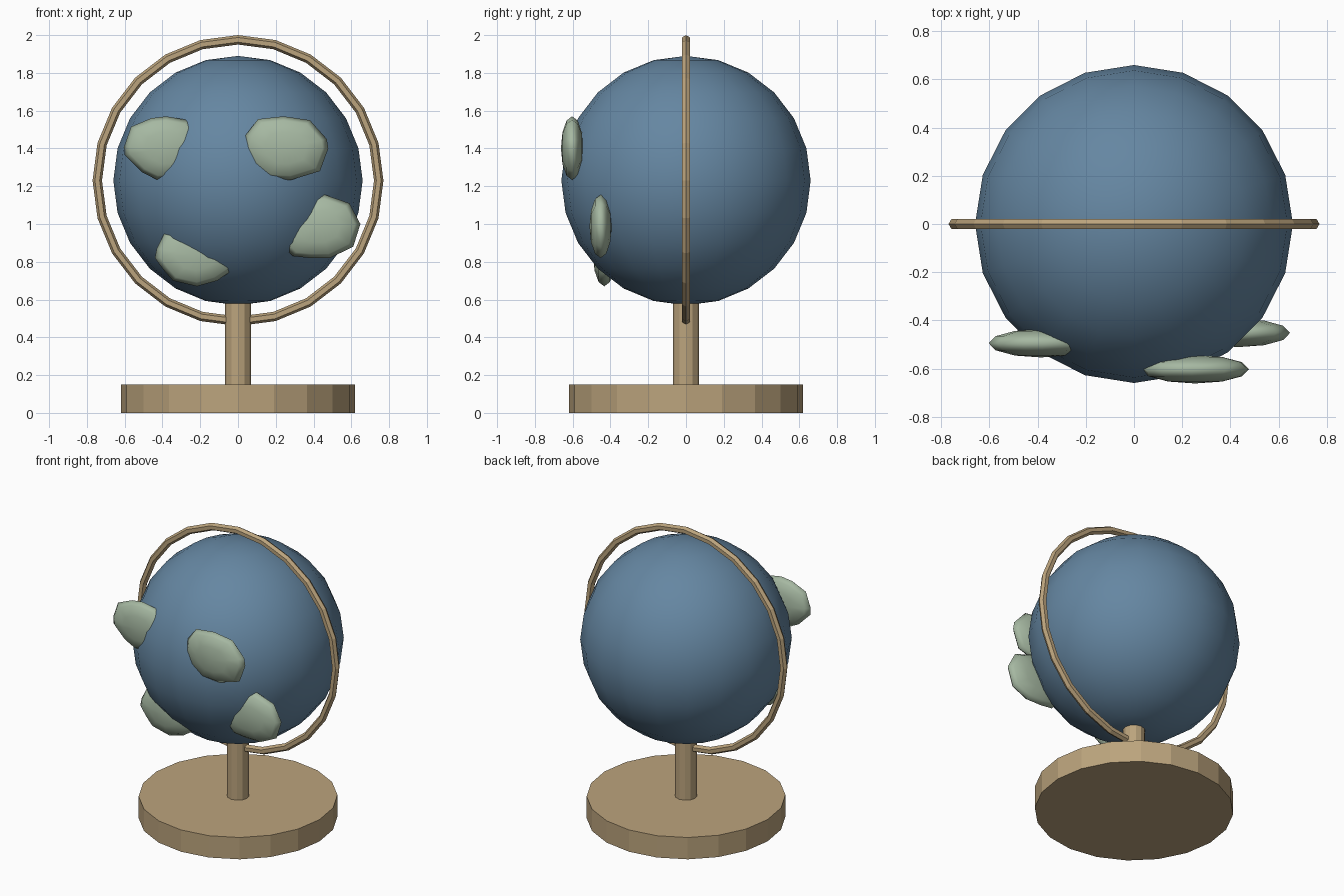
import bpy, bmesh, math

if "Cube" in bpy.data.objects:
    bpy.data.objects.remove(bpy.data.objects["Cube"])

def material(name, col):
    m = bpy.data.materials.new(name)
    m.diffuse_color = (*col, 1)
    m.use_nodes = True
    m.node_tree.nodes["Principled BSDF"].inputs["Base Color"].default_value = m.diffuse_color
    return m

TAN = material("tan wood", (0.50, 0.37, 0.205))
BLUE = material("ocean blue", (0.13, 0.24, 0.36))
GREEN = material("land green", (0.38, 0.48, 0.36))
CZ = 1.23  # globe centre height

def finish(ob, name, mat, smooth=False):
    ob.name = name
    ob.data.materials.clear()
    ob.data.materials.append(mat)
    ob.data.polygons.foreach_set("use_smooth", [smooth] * len(ob.data.polygons))

def cylinder(name, r, z0, z1, n):
    bpy.ops.mesh.primitive_cylinder_add(vertices=n, radius=r, depth=z1 - z0,
                                        location=(0, 0, (z0 + z1) / 2))
    finish(bpy.context.object, name, TAN)

# stand
cylinder("base", 0.62, 0, 0.15, 20)
cylinder("post", 0.07, 0.14, 0.62, 12)

# globe
bpy.ops.mesh.primitive_uv_sphere_add(segments=20, ring_count=12, radius=0.66, location=(0, 0, CZ))
finish(bpy.context.object, "globe", BLUE, True)

# upright meridian ring
bpy.ops.mesh.primitive_torus_add(major_segments=24, minor_segments=6, major_radius=0.745,
                                 minor_radius=0.025, location=(0, 0, CZ),
                                 rotation=(math.pi / 2, 0, 0))
finish(bpy.context.object, "meridian_ring", TAN)

# continents: lens-shaped plates, half sunk in the globe
def continent(name, y, outline, half=0.059):
    n = len(outline)
    xs, zs = zip(*outline)
    cx, cz = (min(xs) + max(xs)) / 2, (min(zs) + max(zs)) / 2
    bm = bmesh.new()
    rings = []
    for a in (-60, -30, 0, 30, 60):
        s, d = math.cos(math.radians(a)), math.sin(math.radians(a)) * half
        rings.append([bm.verts.new((cx + (px - cx) * s, y + d, cz + (pz - cz) * s))
                      for px, pz in outline])
    for r0, r1 in zip(rings, rings[1:]):
        for i in range(n):
            j = (i + 1) % n
            bm.faces.new((r0[i], r0[j], r1[j], r1[i]))
    for ring, d in ((rings[0], -half), (rings[-1], half)):
        tip = bm.verts.new((cx, y + d, cz))
        for i in range(n):
            bm.faces.new((ring[i], ring[(i + 1) % n], tip))
    bmesh.ops.recalc_face_normals(bm, faces=bm.faces)
    me = bpy.data.meshes.new(name)
    bm.to_mesh(me)
    bm.free()
    ob = bpy.data.objects.new(name, me)
    bpy.context.collection.objects.link(ob)
    finish(ob, name, mat=GREEN, smooth=True)

continent("continent_upper_left", -0.495, [
    (-.60, 1.365), (-.603, 1.41), (-.566, 1.515), (-.46, 1.56), (-.38, 1.57), (-.265, 1.55),
    (-.20, 1.48), (-.17, 1.40), (-.22, 1.30), (-.32, 1.24), (-.43, 1.235), (-.51, 1.275)])
continent("continent_upper_right", -0.603, [
    (.03, 1.40), (.04, 1.47), (.106, 1.555), (.24, 1.57), (.38, 1.55), (.47, 1.45),
    (.478, 1.40), (.434, 1.28), (.28, 1.233), (.16, 1.24), (.07, 1.31)])
continent("continent_lower_right", -0.452, [
    (.22, .98), (.28, 1.09), (.37, 1.14), (.46, 1.155), (.59, 1.11), (.648, 1.0),
    (.61, .88), (.487, .82), (.38, .82), (.29, .83), (.23, .89)])
continent("continent_lower_left", -0.433, [
    (-.43, .87), (-.44, .82), (-.397, .76), (-.344, .70), (-.217, .67), (-.11, .70),
    (-.03, .755), (-.01, .84), (-.06, .94), (-.18, 1.0), (-.30, 1.0), (-.39, .95)])
